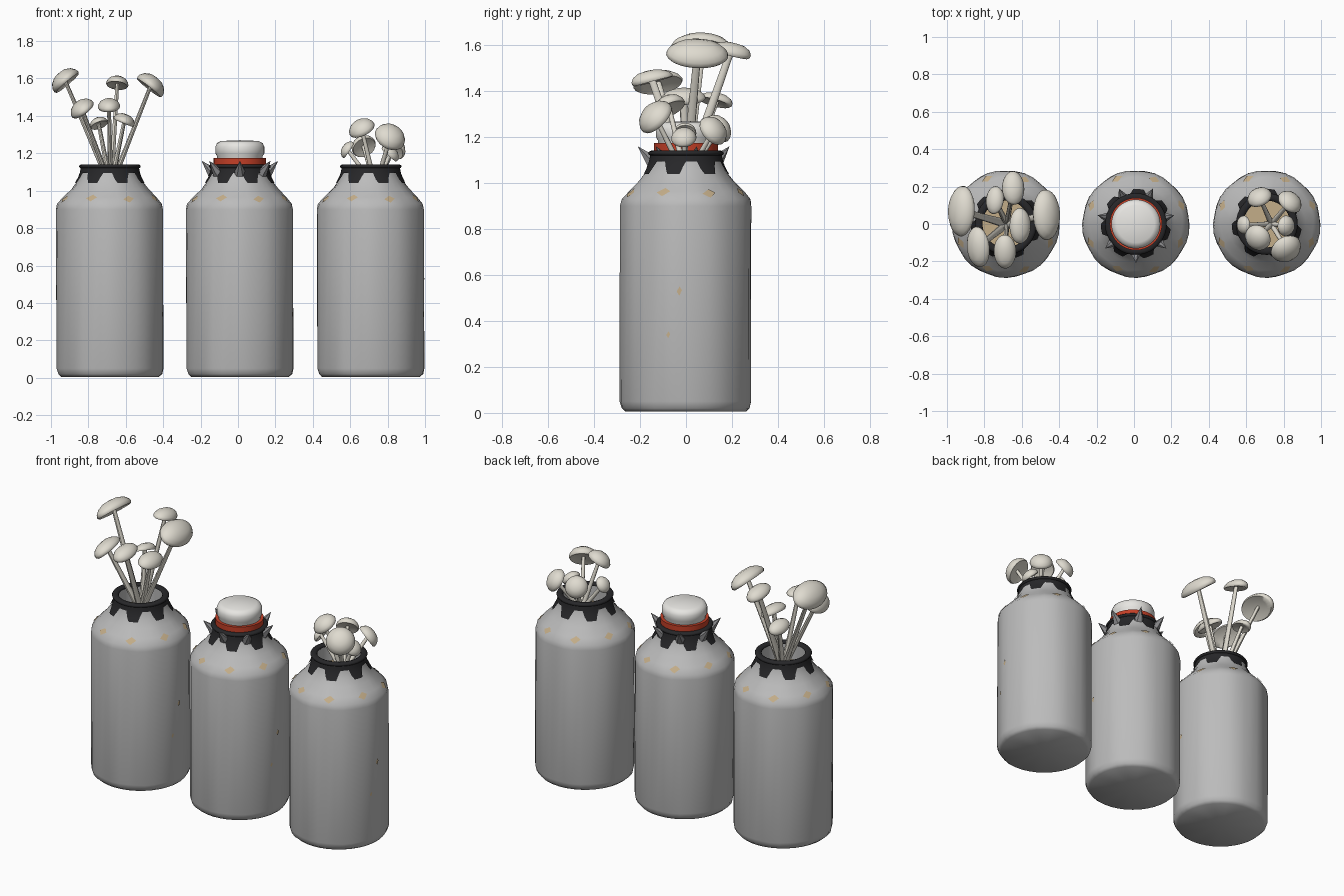
import bpy, bmesh
from math import sin, cos, pi, tau, radians
from mathutils import Vector, Matrix

if "Cube" in bpy.data.objects:
    bpy.data.objects.remove(bpy.data.objects["Cube"])


def material(name, rgb):
    m = bpy.data.materials.new(name)
    m.diffuse_color = (*rgb, 1)
    m.use_nodes = True
    m.node_tree.nodes["Principled BSDF"].inputs["Base Color"].default_value = m.diffuse_color
    return m


STEEL = material("dull_metal", (0.50, 0.50, 0.50))
DARK = material("black_rubber", (0.02, 0.02, 0.022))
TAN = material("tan", (0.55, 0.42, 0.25))
CREAM = material("cream", (0.74, 0.71, 0.63))
WHITE = material("white", (0.80, 0.79, 0.76))
RED = material("red", (0.55, 0.05, 0.02))
SPIKE = material("spike_metal", (0.25, 0.25, 0.26))


def finish(bm, name, mat, angle=40, normals=True):
    if normals:
        bmesh.ops.recalc_face_normals(bm, faces=bm.faces[:])
    me = bpy.data.meshes.new(name)
    bm.to_mesh(me)
    bm.free()
    ob = bpy.data.objects.new(name, me)
    bpy.context.collection.objects.link(ob)
    me.materials.append(mat)
    if angle:
        bpy.ops.object.select_all(action='DESELECT')
        bpy.context.view_layer.objects.active = ob
        ob.select_set(True)
        bpy.ops.object.shade_smooth_by_angle(angle=radians(angle))
    return ob


def lathe(bm, profile, n=32, matrix=Matrix(), closed=False, shape=None):
    """Spin (r, z) points about z; shape(i, angle, r, z) may alter them."""
    rings = []
    for i, (r, z) in enumerate(profile):
        if r == 0:
            rings.append([bm.verts.new(matrix @ Vector((0, 0, z)))] * n)
            continue
        ring = []
        for k in range(n):
            a = tau * k / n
            rr, zz = shape(i, a, r, z) if shape else (r, z)
            ring.append(bm.verts.new(matrix @ Vector((rr * cos(a), rr * sin(a), zz))))
        rings.append(ring)
    pairs = list(zip(rings, rings[1:])) + ([(rings[-1], rings[0])] if closed else [])
    for a, b in pairs:
        for k in range(n):
            q = [a[k], a[(k + 1) % n], b[(k + 1) % n], b[k]]
            q = list(dict.fromkeys(q))
            if len(q) > 2:
                bm.faces.new(q)


SHOULDER = [(0.286, 0.05), (0.286, 0.90), (0.28, 0.93), (0.25, 0.965),
            (0.205, 1.01), (0.175, 1.05), (0.157, 1.09), (0.15, 1.125)]


def radius_at(z):
    for (r0, z0), (r1, z1) in zip(SHOULDER, SHOULDER[1:]):
        if z <= z1:
            return r0 + (r1 - r0) * (z - z0) / (z1 - z0)
    return SHOULDER[-1][0]


def dent(i, a, r, z):
    # slight hand-beaten waviness on the outside wall
    return (r + 0.003 * sin(9 * a + i) if 1 < i < 8 else r), z


def drip(i, a, r, z):
    # ragged lower hem of the collar
    t = (1.125 - z) / 0.085
    low = 1.067 - 0.027 * max(-1, min(1, 2.5 * cos(7 * a + pi / 2 + 0.6)))
    zz = 1.125 - t * (1.125 - low)
    return radius_at(zz) + 0.005, zz


def patch(bm, a, z, w, h):
    def p(da, dz):
        r = radius_at(z + dz) + 0.005
        return bm.verts.new((r * cos(a + da), r * sin(a + da), z + dz))
    c = p(0, 0)
    rim = [p(w, 0.2 * h), p(0.1 * w, h), p(-w, -0.1 * h), p(0, -h)]
    for k in range(4):
        bm.faces.new((c, rim[k], rim[(k + 1) % 4]))


def jar(x, tag):
    at = Matrix.Translation((x, 0, 0))
    # hollow body
    bm = bmesh.new()
    lathe(bm, [(0, 0.005), (0.262, 0.005), (0.278, 0.02)] + SHOULDER +
          [(0.128, 1.125), (0.128, 0.98)], 36, at, shape=dent)
    finish(bm, "jar_body_" + tag, STEEL, 50)
    # contents surface
    bm = bmesh.new()
    lathe(bm, [(0, 1.03), (0.129, 1.03)], 32, at)
    finish(bm, "jar_fill_" + tag, TAN)
    # rubber collar with drips
    bm = bmesh.new()
    lathe(bm, [(0.15, 1.125 - 0.017 * k) for k in range(6)], 84, at, shape=drip)
    finish(bm, "drip_collar_" + tag, DARK)
    # rolled lip
    bm = bmesh.new()
    lathe(bm, [(0.145 + 0.02 * cos(t * tau / 10), 1.13 + 0.012 * sin(t * tau / 10))
               for t in range(10)], 40, at, closed=True)
    finish(bm, "rolled_lip_" + tag, DARK, 60)
    # worn patches
    bm = bmesh.new()
    for k in range(8):
        patch(bm, radians(22.5 + 45 * k), 0.955 + 0.006 * (k % 2), 0.12, 0.018)
    patch(bm, -0.1, 0.53, 0.04, 0.02)
    patch(bm, -0.27, 0.34, 0.03, 0.015)
    bm.transform(at)
    finish(bm, "worn_patches_" + tag, TAN)


CAP = [(0, 0.30), (0.45, 0.27), (0.78, 0.17), (0.96, 0.04), (1.0, -0.06),
       (0.93, -0.12), (0.6, -0.07), (0, -0.03)]


def mushroom(name, base, tip, d, stretch):
    base, tip = Vector(base), Vector(tip)
    v = tip - base
    v.y /= stretch
    squash = Matrix.Translation(base) @ Matrix.Diagonal((1, stretch, 1, 1))
    # tapered stem
    bm = bmesh.new()
    rot = v.to_track_quat('Z', 'Y').to_matrix().to_4x4()
    lathe(bm, [(0.015, 0), (0.012, v.length * 0.5), (0.01, v.length)], 10, squash @ rot)
    finish(bm, name + "_stem", CREAM)
    # cap leans further out than its stem
    lean = Vector((2 * v.x, 2 * v.y, v.z)).to_track_quat('Z', 'Y').to_matrix().to_4x4()
    bm = bmesh.new()
    lathe(bm, [(r * d / 2, z * d) for r, z in CAP], 24,
          squash @ Matrix.Translation(v) @ lean)
    finish(bm, name + "_cap", CREAM, 60)


LEFT, MID, RIGHT = -0.685, 0.01, 0.71
for x, tag in ((LEFT, "left"), (MID, "middle"), (RIGHT, "right")):
    jar(x, tag)

tall = [(-0.925, 0.07, 1.59, 0.17), (-0.465, 0.05, 1.565, 0.17), (-0.645, 0.195, 1.575, 0.12),
        (-0.835, -0.125, 1.44, 0.14), (-0.69, -0.15, 1.455, 0.12),
        (-0.607, -0.01, 1.375, 0.12), (-0.745, 0.13, 1.36, 0.10)]
for i, (x, y, z, d) in enumerate(tall):
    mushroom(f"tall_mushroom_{i}", (-0.68, 0, 1.02), (x, y, z), d, 1.6)

short = [(0.815, -0.135, 1.29, 0.17), (0.66, -0.075, 1.335, 0.145), (0.67, 0.145, 1.24, 0.135),
         (0.835, 0.12, 1.23, 0.14), (0.585, -0.005, 1.22, 0.10), (0.815, -0.01, 1.20, 0.11)]
for i, (x, y, z, d) in enumerate(short):
    mushroom(f"short_mushroom_{i}", (0.735, 0, 1.02), (x, y, z), d, 1.0)

# stopper and red band on the middle jar
at = Matrix.Translation((MID, 0, 0))
bm = bmesh.new()
lathe(bm, [(0, 1.10), (0.122, 1.10), (0.122, 1.185), (0.131, 1.20), (0.131, 1.235),
           (0.122, 1.255), (0.10, 1.266), (0, 1.27)], 40, at)
finish(bm, "stopper", WHITE)
bm = bmesh.new()
lathe(bm, [(0.115, 1.14), (0.14, 1.14), (0.14, 1.175), (0.115, 1.175)], 40, at, closed=True)
finish(bm, "red_band", RED)

# ring of spikes
bm = bmesh.new()
for k in range(7):
    a = -pi / 2 + tau * k / 7
    base = Vector((0.148 * cos(a), 0.148 * sin(a), 1.095))
    tip = Vector((0.21 * cos(a), 0.21 * sin(a), 1.16))
    rot = (tip - base).to_track_quat('Z', 'Y').to_matrix().to_4x4()
    lathe(bm, [(0, 0), (0.032, 0), (0, (tip - base).length)], 6,
          at @ Matrix.Translation(base) @ rot)
finish(bm, "spikes", SPIKE, 0)
